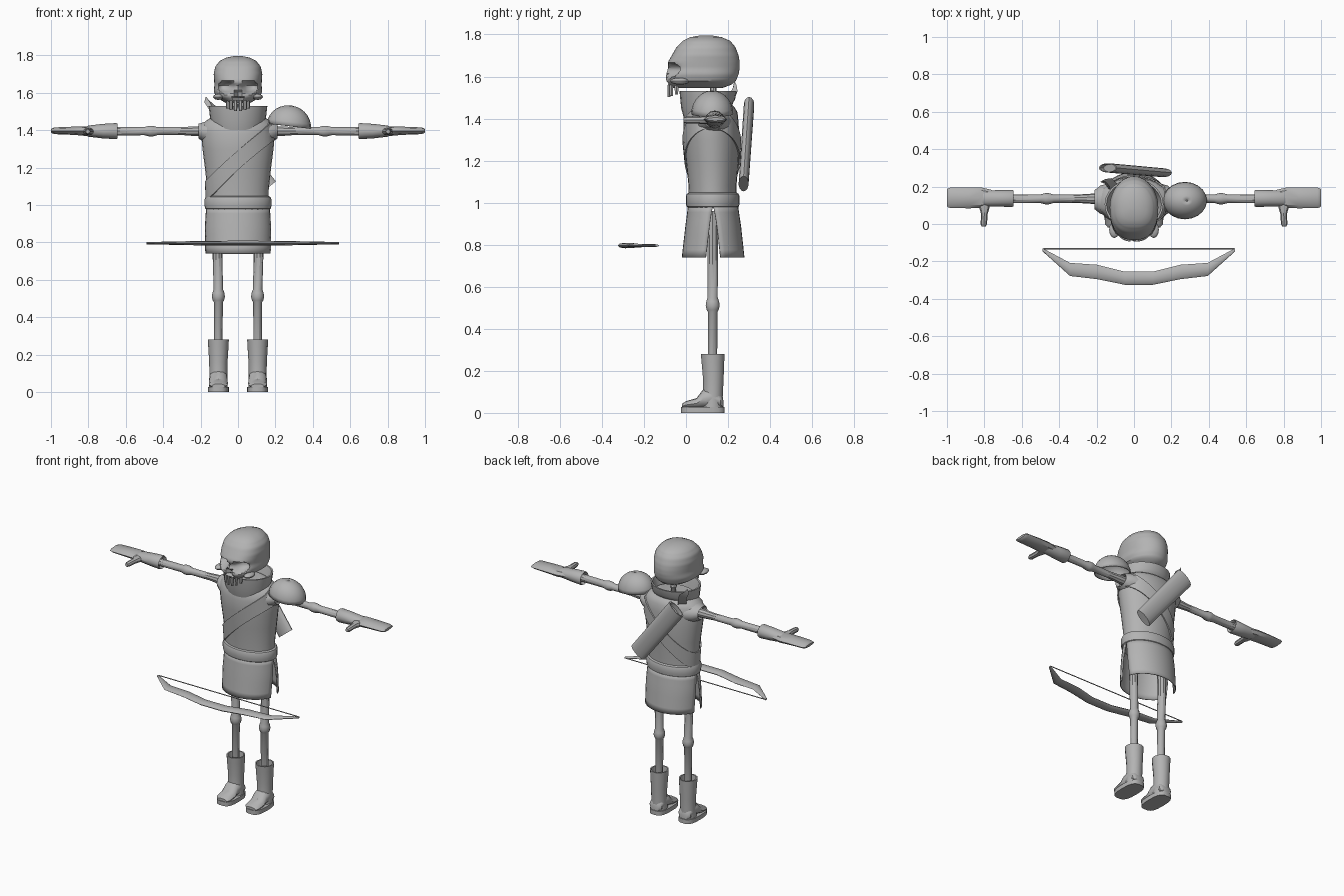
import bpy, bmesh, math
from mathutils import Vector

if "Cube" in bpy.data.objects:
    bpy.data.objects.remove(bpy.data.objects["Cube"])

gray = bpy.data.materials.new("plain gray")
gray.diffuse_color = (0.45, 0.45, 0.45, 1)
gray.use_nodes = True
gray.node_tree.nodes["Principled BSDF"].inputs["Base Color"].default_value = gray.diffuse_color
TAU = math.tau


def finish(name, bm, solid=0):
    bmesh.ops.recalc_face_normals(bm, faces=bm.faces)
    me = bpy.data.meshes.new(name)
    bm.to_mesh(me)
    bm.free()
    me.materials.append(gray)
    ob = bpy.data.objects.new(name, me)
    bpy.context.collection.objects.link(ob)
    if solid:
        mod = ob.modifiers.new("thickness", 'SOLIDIFY')
        mod.thickness = solid
    return ob


def loft(name, rings, closed=True, caps=True, loop=False, solid=0):
    """Skin a list of equally long point rings."""
    bm = bmesh.new()
    rows = [[bm.verts.new(p) for p in r] for r in rings]
    n = len(rows[0])
    pairs = list(zip(rows, rows[1:])) + ([(rows[-1], rows[0])] if loop else [])
    for a, b in pairs:
        for i in range(n if closed else n - 1):
            j = (i + 1) % n
            bm.faces.new((a[i], a[j], b[j], b[i]))
    if caps and closed and not loop:
        bm.faces.new(rows[0])
        bm.faces.new(rows[-1])
    return finish(name, bm, solid)


def tube(name, stations, axis, n=12, caps=True, loop=False):
    """Elliptic tube: stations are (centre, radius_u, radius_v) along x, y or z."""
    u, v = {'x': ((0, 1, 0), (0, 0, 1)), 'y': ((1, 0, 0), (0, 0, 1)),
            'z': ((1, 0, 0), (0, 1, 0))}[axis]
    u, v = Vector(u), Vector(v)
    rings = [[Vector(c) + u * ru * math.cos(TAU * i / n) + v * rv * math.sin(TAU * i / n)
              for i in range(n)] for c, ru, rv in stations]
    return loft(name, rings, caps=caps, loop=loop)


def zring(z, rx, y0, y1):
    return ((0, (y0 + y1) / 2, z), rx, (y1 - y0) / 2)


def lerp_rows(rows, z):
    for a, b in zip(rows, rows[1:]):
        if z <= b[0]:
            f = max(0, (z - a[0]) / (b[0] - a[0]))
            return [p + (q - p) * f for p, q in zip(a, b)]
    return list(rows[-1])


def ball(name, c, r, n=12):
    bm = bmesh.new()
    bmesh.ops.create_uvsphere(bm, u_segments=n, v_segments=n // 2 + 2, radius=1)
    for v in bm.verts:
        v.co = Vector([c[k] + v.co[k] * r[k] for k in range(3)])
    return finish(name, bm)


# Skull: (z, half width, front y, back y), with pressed-in sockets and nose
SKULL = [(1.545, .065, -.075, .17), (1.56, .09, -.085, .215), (1.58, .12, -.095, .238),
         (1.61, .13, -.095, .25), (1.64, .126, -.085, .255), (1.67, .128, -.085, .255),
         (1.70, .13, -.068, .25), (1.74, .122, -.045, .235), (1.77, .098, -.015, .21),
         (1.787, .066, .02, .17), (1.796, .025, .07, .12)]


def skull_point(row, t):
    z, w, yf, yb = row
    c, s = math.cos(t), math.sin(t)
    e = .8 if s < 0 else 1
    x = w * math.copysign(abs(c) ** e, c)
    y = .09 + (yb - .09) * s if s > 0 else .09 - (.09 - yf) * abs(s) ** e
    if s < 0:
        d = math.hypot((abs(x) - .06) / .046, (z - 1.63) / .036)
        y += .06 * max(0, 1 - d ** 3)
        if z < 1.61 and abs(x) < .022 * (1.61 - z) / .035:
            y += .03 if z > 1.563 else 0
    return (x, y, z)


levels = [1.545 + .225 * i / 26 for i in range(27)] + [1.78, 1.787, 1.792, 1.796]
loft("skull", [[skull_point(lerp_rows(SKULL, z), TAU * i / 56) for i in range(56)]
               for z in levels])
for s in (-1, 1):
    ball("cheekbone", (s * .105, -.03, 1.578), (.028, .045, .016))
    for x, y, zb in ((.014, -.08, 1.502), (.037, -.07, 1.508), (.053, -.045, 1.515)):
        tube("tooth", [((s * x, y, zb), .008, .008), ((s * x, y, zb + .02), .011, .01),
                       ((s * x, y, 1.56), .009, .01)], 'z', 6)
tube("neck", [((0, .13, z), r, r) for z, r in
              ((1.42, .018), (1.5, .015), (1.515, .022), (1.53, .015), (1.57, .015))], 'z', 8)

# Tunic body
TORSO = [(.99, .165, .015, .24), (1.08, .164, .012, .24), (1.2, .177, 0, .25),
         (1.3, .19, -.01, .255), (1.38, .197, -.012, .25), (1.43, .193, 0, .245),
         (1.455, .165, .015, .23), (1.48, .12, .03, .2)]
tube("tunic", [zring(*r) for r in TORSO], 'z', 28)

# Belt
tube("belt", [zring(z, .166 + d, .012 - d, .242 + d) for z, d in
              ((.975, 0), (.982, .01), (1.0, .013), (1.03, .013), (1.042, .008), (1.048, -.002))],
     'z', 28)

# Skirt: front and back panel with slits at the sides
SKIRT = [(.74, .18, -.02, .278), (.88, .179, -.004, .263), (.99, .17, .01, .247)]
for name, start in (("skirt_front", math.pi), ("skirt_back", 0)):
    rows = []
    for k in range(8):
        z, rx, y0, y1 = lerp_rows(SKIRT, .74 + .25 * k / 7)
        g = .24 * max(0, (.975 - z) / .235) ** .55
        ts = [start + g + (math.pi - 2 * g) * i / 16 for i in range(17)]
        rows.append([(rx * math.cos(t), (y0 + y1) / 2 + (y1 - y0) / 2 * math.sin(t), z)
                     for t in ts])
    loft(name, rows, closed=False, solid=.006)

# Diagonal strap following the tunic
edges = [[], [], [], []]
for i in range(40):
    t = TAU * i / 40
    for e, (dz, off) in zip(edges, ((-.052, .001), (-.052, .008), (.052, .008), (.052, .001))):
        z = 1.24 + .9 * .185 * math.cos(t) + dz
        _, rx, y0, y1 = lerp_rows(TORSO, z)
        e.append(((rx + off) * math.cos(t),
                  (y0 + y1) / 2 + ((y1 - y0) / 2 + off) * math.sin(t), z))
loft("chest_strap", edges, loop=True)

# Scarf collar: flared ring dipping at the front, plus its loose end
rings = []
for z, rx, ry, dip in ((1.43, .115, .1, .02), (1.435, .14, .115, .035), (1.47, .15, .128, .02),
                       (1.53, .157, .136, 0), (1.53, .147, .126, 0), (1.46, .125, .105, .01)):
    rings.append([(rx * math.cos(t), .105 + ry * math.sin(t), z + dip * math.sin(t))
                  for t in [TAU * i / 24 for i in range(24)]])
loft("scarf_collar", rings, loop=True)
loft("scarf_end", [[(-.09, .215, 1.45), (-.13, .18, 1.44), (-.13, .2, 1.5)],
                   [(-.12, .245, 1.53), (-.155, .215, 1.51), (-.15, .225, 1.55)],
                   [(-.155, .24, 1.56), (-.18, .225, 1.55), (-.172, .23, 1.58)]])

# Shoulder pad: open dome, slightly tilted
rings = []
for k in range(8):
    a = math.pi / 2 * k / 7 * .97
    ring = []
    for i in range(20):
        t = TAU * i / 20
        x, h = .118 * math.cos(a) * math.cos(t), .11 * math.sin(a)
        ring.append((.272 + x + .1 * h, .125 + .1 * math.cos(a) * math.sin(t),
                     1.422 + h - .12 * x))
    rings.append(ring)
bm_dome = loft("shoulder_pad", rings, caps=False, solid=.008)
tube("shoulder_pad_top", [((.281, .125, 1.526), .01, .009), ((.282, .125, 1.532), .003, .003)],
     'z', 20)

for s in (-1, 1):
    AY, AZ = .135, 1.395
    # Sleeve opening and arm bones
    tube("sleeve", [((s * x, AY - .005, AZ + dz), ru, rv) for x, ru, rv, dz in
                    ((.13, .09, .065, -.01), (.18, .075, .055, -.005), (.212, .05, .04, 0),
                     (.19, .04, .03, 0))], 'x', 14)
    tube("arm_bone", [((s * x, AY, AZ), r, r) for x, r in
                      ((.15, .03), (.25, .026), (.3, .022), (.43, .022), (.455, .03),
                       (.475, .03), (.5, .023), (.66, .024))], 'x', 10)
    tube("bracer", [((s * x, AY + .002, AZ), a, b) for x, a, b in
                    ((.665, .03, .03), (.645, .043, .04), (.652, .046, .043), (.72, .044, .039),
                     (.8, .042, .03), (.82, .04, .02))], 'x', 12)
    # Mitten hand and thumb
    tube("hand", [((s * x, .14, AZ + dz), a, b) for x, a, b, dz in
                  ((.76, .042, .022, 0), (.81, .054, .026, 0), (.88, .056, .022, .002),
                   (.98, .055, .018, .002), (.995, .05, .013, .002), (1, .044, .008, .002))],
         'x', 8)
    tube("thumb", [((s * x, y, AZ - .002), a, b) for x, y, a, b in
                   ((.80, .12, .035, .02), (.80, .085, .027, .02), (.80, .055, .018, .017),
                    (.803, 0, .017, .016), (.803, -.013, .011, .011))], 'y', 8)

    # Leg bones with knee
    X, Y = s * .105, .127
    tube("leg_bone", [((X + dx * s, Y, z), r, r) for z, r, dx in
                      ((.2, .022, 0), (.48, .024, 0), (.49, .03, 0), (.51, .035, 0),
                       (.53, .032, 0), (.55, .025, 0), (.74, .026, .005), (.96, .03, .005))],
         'z', 10)
    # Boot shaft, open at the top
    tube("boot_shaft", [((X, y, z), a, b) for z, y, a, b in
                        ((.02, .125, .05, .052), (.08, .128, .048, .048), (.16, .13, .049, .05),
                         (.24, .128, .054, .055), (.28, .127, .056, .058), (.28, .127, .048, .05),
                         (.22, .127, .044, .044))], 'z', 14)
    # Boot foot and sole
    tube("boot_foot", [((X, y, .02 + h), w, h) for y, w, h in
                       ((.178, .03, .02), (.165, .045, .035), (.12, .049, .055), (.08, .049, .045),
                        (.05, .051, .025), (.0, .05, .018), (-.018, .035, .012))], 'y', 12)
    outline = []
    for i in range(18):
        c, d = math.cos(TAU * i / 18), math.sin(TAU * i / 18)
        outline.append((X + .056 * math.copysign(abs(c) ** .6, c),
                        .08 + .104 * math.copysign(abs(d) ** .75, d)))
    loft("boot_sole", [[(x, y, z) for x, y in outline] for z in (0, .028)])

# Quiver: flattened open tube across the back
top, end = Vector((-.14, .3, 1.465)), Vector((.157, .274, 1.09))
axis = (end - top).normalized()
flat = Vector((0, 1, 0))
side = axis.cross(flat).normalized()
rings = []
for f, k in ((.06, .85), (0, .85), (0, 1), (.04, 1), (.5, .98), (1, .95)):
    c = top.lerp(end, f)
    rings.append([c + side * .061 * k * math.cos(TAU * i / 14) + flat * .025 * k * math.sin(TAU * i / 14)
                  for i in range(14)])
loft("quiver", rings)

# Bow limbs: (distance from middle, inner y, outer y, half thickness), and string
HALF = [(.514, -.13, -.147, .006), (.368, -.208, -.278, .009),
        (.222, -.218, -.295, .012), (.075, -.255, -.325, .013)]
path = [(.026 - d, a, b, h) for d, a, b, h in HALF] + \
       [(.026 + d, a, b, h) for d, a, b, h in reversed(HALF)]
loft("bow", [[(x, (a + b) / 2 + (a - b) / 2 * math.cos(TAU * i / 8), .796 + h * math.sin(TAU * i / 8))
              for i in range(8)] for x, a, b, h in path])
tube("bow_string", [((x, -.132, .797), .003, .003) for x in (-.485, .537)], 'x', 6)

# Smooth shading that keeps hard edges
for ob in bpy.data.objects:
    ob.select_set(True)
    bpy.context.view_layer.objects.active = ob
bpy.ops.object.shade_smooth_by_angle(angle=math.radians(35))
